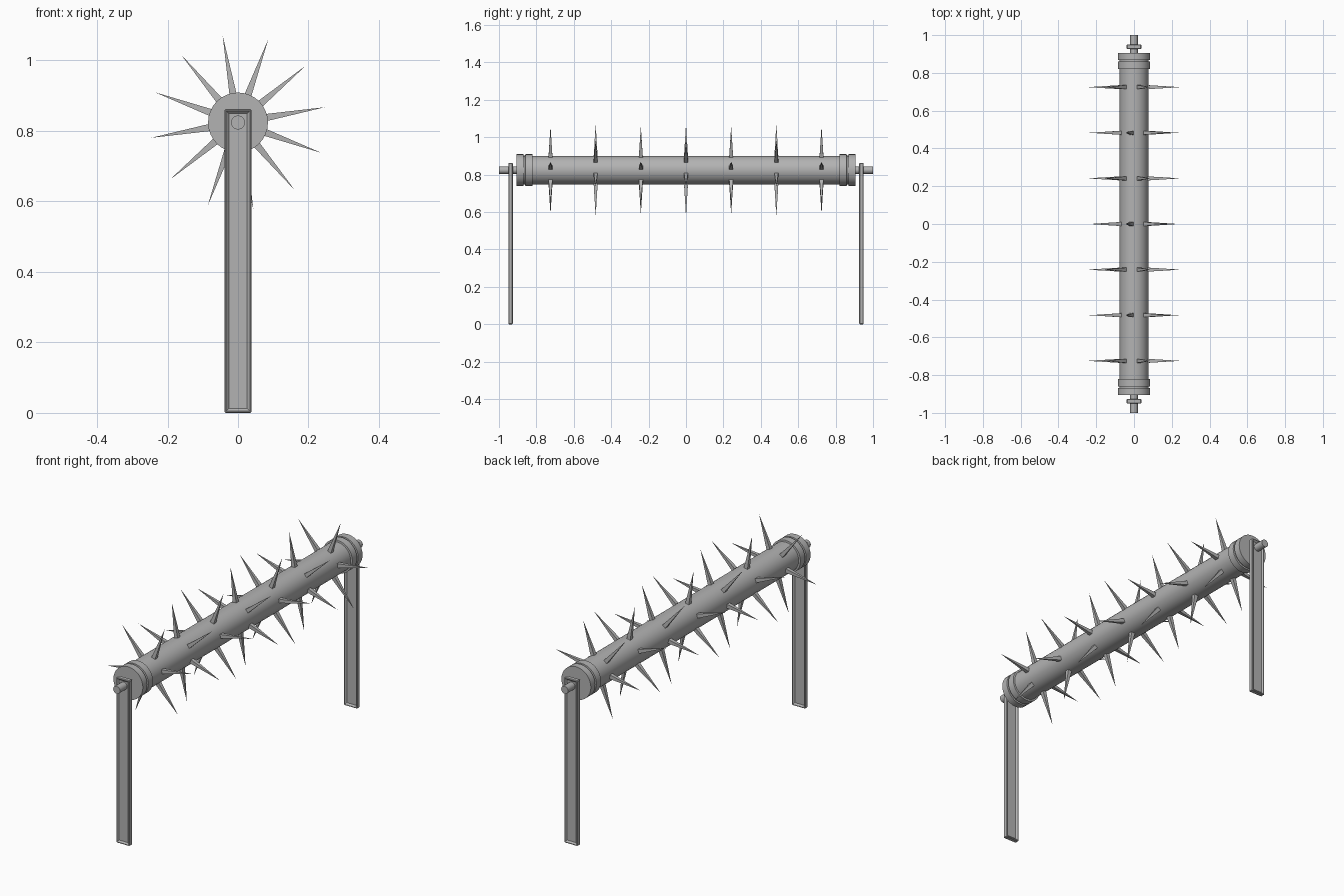
import bpy, bmesh, math
from mathutils import Matrix, Vector

if "Cube" in bpy.data.objects:
    bpy.data.objects.remove(bpy.data.objects["Cube"])

AXIS_Z = 0.824

# Dark steel grey
steel = bpy.data.materials.new("dark_steel")
steel.diffuse_color = (0.45, 0.45, 0.45, 1)
steel.use_nodes = True
steel.node_tree.nodes["Principled BSDF"].inputs["Base Color"].default_value = steel.diffuse_color


def make_object(name, bm, smooth=False):
    bmesh.ops.recalc_face_normals(bm, faces=bm.faces)
    me = bpy.data.meshes.new(name)
    bm.to_mesh(me)
    bm.free()
    me.materials.append(steel)
    ob = bpy.data.objects.new(name, me)
    bpy.context.collection.objects.link(ob)
    if smooth:
        bpy.ops.object.select_all(action='DESELECT')
        ob.select_set(True)
        bpy.context.view_layer.objects.active = ob
        bpy.ops.object.shade_smooth_by_angle(angle=math.radians(35))
    return ob


def lathe(name, profile, sides):
    """Revolve (radius, y) points around the roller axis, closing both ends."""
    bm = bmesh.new()
    rings = []
    for r, y in profile:
        rings.append([bm.verts.new((r * math.cos(2 * math.pi * i / sides), y,
                                    AXIS_Z + r * math.sin(2 * math.pi * i / sides)))
                      for i in range(sides)])
    for a, b in zip(rings, rings[1:]):
        for i in range(sides):
            j = (i + 1) % sides
            bm.faces.new((a[i], a[j], b[j], b[i]))
    bm.faces.new(rings[0])
    bm.faces.new(rings[-1])
    return make_object(name, bm, True)


# Roller drum with a double band at each end
half = [(0.085, 0.905), (0.085, 0.869), (0.077, 0.868),
        (0.077, 0.860), (0.085, 0.859), (0.085, 0.821), (0.076, 0.820)]
lathe("roller_drum", half + [(r, -y) for r, y in reversed(half)], 32)

# Axle running through both posts
lathe("axle", [(0.02, -1.0), (0.02, 1.0)], 16)

# Spikes: seven rings of six four-sided spikes, every other ring turned by half a step
bm = bmesh.new()
base, tip = 0.068, 0.251
for ring in range(7):
    y = (ring - 3) * 0.2415
    for k in range(6):
        ang = math.radians(10 + 60 * k + 30 * (ring % 2))
        d = Vector((math.cos(ang), 0, math.sin(ang)))
        rot = d.to_track_quat('Z', 'Y').to_matrix().to_4x4() @ Matrix.Rotation(math.pi / 4, 4, 'Z')
        pos = Vector((0, y, AXIS_Z)) + d * (base + tip) / 2
        bmesh.ops.create_cone(bm, cap_ends=True, segments=4, radius1=0.0155, radius2=0,
                              depth=tip - base, matrix=Matrix.Translation(pos) @ rot)
make_object("spikes", bm)


# Support posts: flat bars with a sunken panel on both broad sides
def post(name, y):
    bm = bmesh.new()
    height = 0.862
    bmesh.ops.create_cube(bm, size=1, matrix=Matrix.Translation((0, y, height / 2))
                          @ Matrix.Diagonal((0.077, 0.024, height, 1)))
    bmesh.ops.bevel(bm, geom=bm.edges[:], offset=0.003, segments=1, affect='EDGES')
    bm.normal_update()
    broad = [f for f in bm.faces if abs(f.normal.y) > 0.99]
    for f in broad:
        bmesh.ops.inset_region(bm, faces=[f], thickness=0.003, depth=0)
        bmesh.ops.inset_region(bm, faces=[f], thickness=0.011, depth=-0.008)
    return make_object(name, bm)


post("front_post", -0.938)
post("back_post", 0.938)
